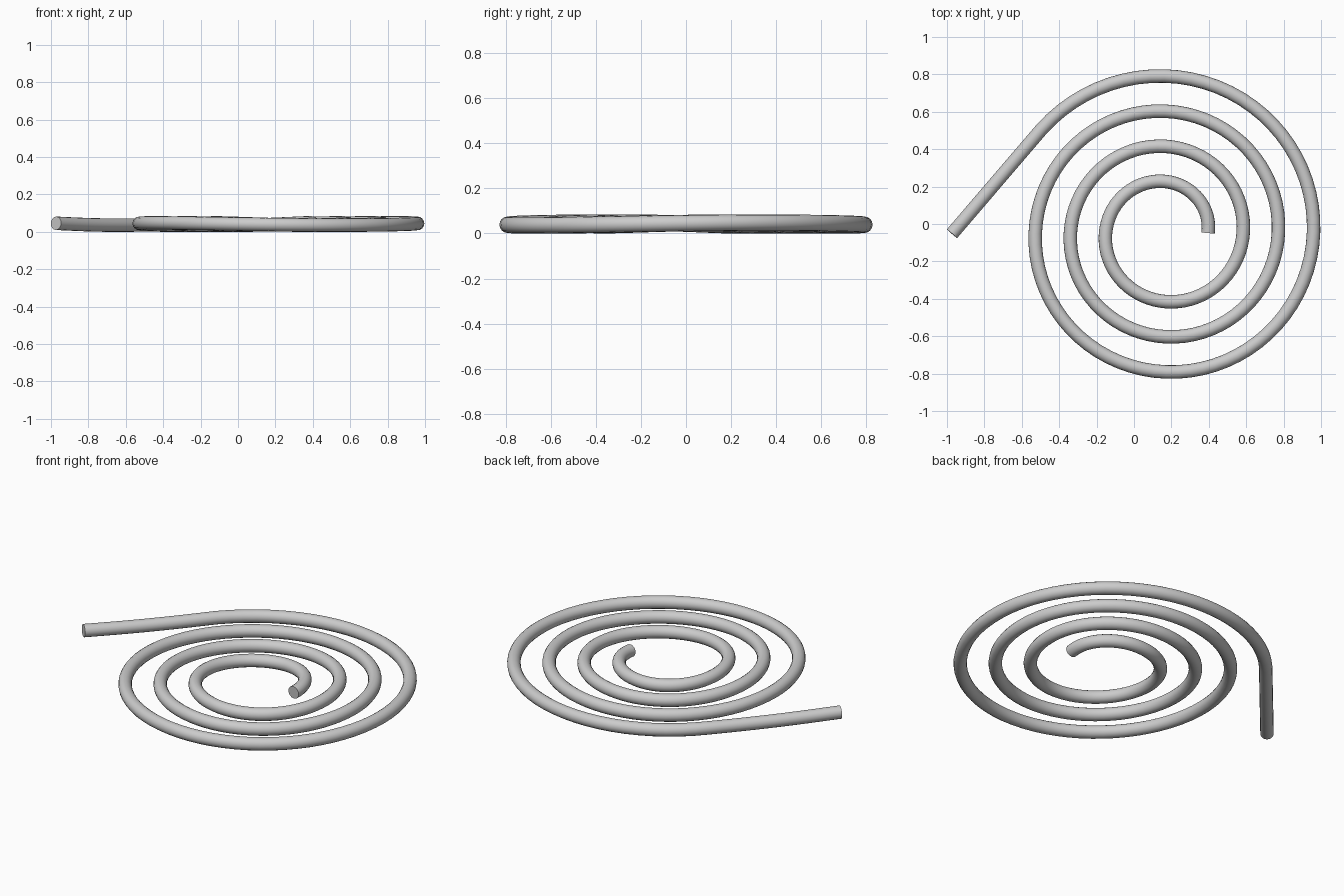
import bpy
import math

if "Cube" in bpy.data.objects:
    bpy.data.objects.remove(bpy.data.objects["Cube"])

CX, CY = 0.169, -0.047         # spiral centre
R0, PITCH = 0.227, 0.188       # inner radius, growth per turn
TURNS, TUBE = 3.39, 0.036
STEPS = 72                     # points per turn

# Flat spiral path, with a very slight hand-bent rise and fall
points = []
n = int(TURNS * STEPS)
for i in range(n + 1):
    t = TURNS * i / n
    a = 2 * math.pi * t
    r = R0 + PITCH * t
    z = 0.042 + 0.006 * math.sin(2 * a + 0.5)
    points.append((CX + r * math.cos(a), CY + r * math.sin(a), z))

# Straight tail leaving the outer turn, dipping slightly in the middle
sx, sy, sz = points[-1]
ex, ey, ez = -0.973, -0.052, 0.046
for i in range(1, 13):
    u = i / 12
    points.append((sx + (ex - sx) * u, sy + (ey - sy) * u,
                   sz + (ez - sz) * u - 0.005 * math.sin(math.pi * u)))

# Round tube swept along the path, with flat closed ends
curve = bpy.data.curves.new("spiral_coil", 'CURVE')
curve.dimensions = '3D'
curve.twist_mode = 'Z_UP'
curve.bevel_depth = TUBE
curve.bevel_resolution = 6
curve.use_fill_caps = True
spline = curve.splines.new('POLY')
spline.points.add(len(points) - 1)
for p, co in zip(spline.points, points):
    p.co = (*co, 1)

coil = bpy.data.objects.new("spiral_coil", curve)
bpy.context.collection.objects.link(coil)
bpy.context.view_layer.objects.active = coil
coil.select_set(True)
bpy.ops.object.convert(target='MESH')
bpy.ops.object.shade_smooth_by_angle(angle=math.radians(40))
